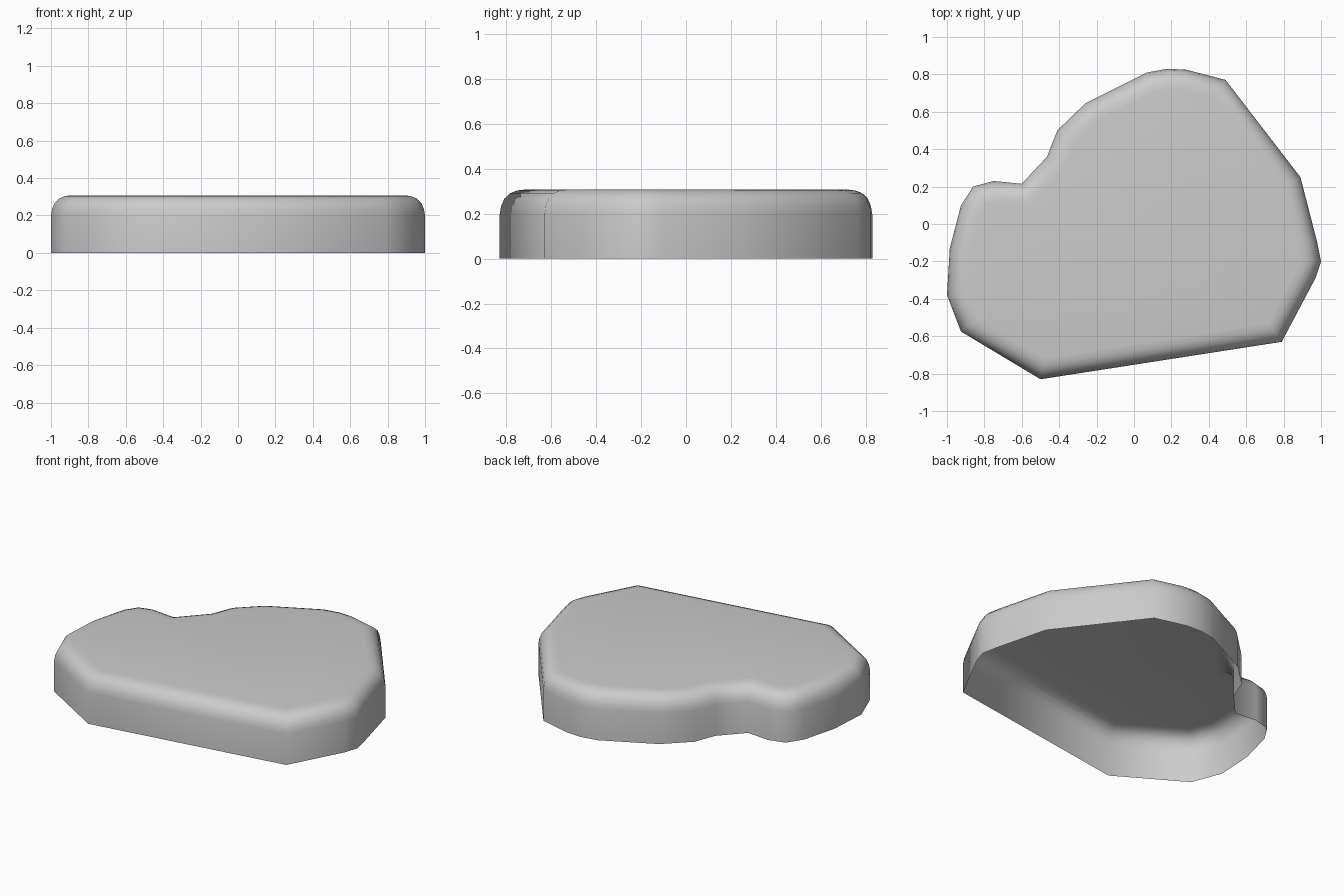
import bpy
import bmesh
import math
from mathutils import Vector

if "Cube" in bpy.data.objects:
    bpy.data.objects.remove(bpy.data.objects["Cube"], do_unlink=True)

# Footprint of the slab, counter-clockwise from the front corner
OUTLINE = [Vector(p) for p in (
    (-.50, -.83), (.79, -.63), (.97, -.29), (1.0, -.20), (.98, -.10),
    (.89, .25), (.49, .77), (.28, .825), (.18, .83), (.07, .81),
    (-.26, .645), (-.41, .50), (-.465, .36), (-.60, .215), (-.75, .23),
    (-.86, .20), (-.925, .10), (-.985, -.13), (-1.0, -.38), (-.925, -.575))]

# Wall and rounded rim as (inward offset, height)
PROFILE = ((0, 0), (0, .20), (.006, .235), (.02, .268), (.045, .292),
           (.075, .304), (.11, .308))


def inset(points, distance):
    """Move every side of a closed outline inward by the same distance."""
    moved = []
    for i, p in enumerate(points):
        before = (p - points[i - 1]).normalized()
        after = (points[(i + 1) % len(points)] - p).normalized()
        n1 = Vector((-before.y, before.x))
        n2 = Vector((-after.y, after.x))
        moved.append(p + (n1 + n2) * distance / (1 + n1.dot(n2)))
    return moved


# Wall, rim and flat top; the underside is open
bm = bmesh.new()
rings = [[bm.verts.new((p.x, p.y, z)) for p in inset(OUTLINE, d)]
         for d, z in PROFILE]
count = len(OUTLINE)
for low, high in zip(rings, rings[1:]):
    for i in range(count):
        j = (i + 1) % count
        bm.faces.new((low[i], low[j], high[j], high[i]))
bm.faces.new(rings[-1])

mesh = bpy.data.meshes.new("stone_slab")
bm.to_mesh(mesh)
bm.free()
slab = bpy.data.objects.new("stone_slab", mesh)
bpy.context.collection.objects.link(slab)

# Plain light grey
grey = bpy.data.materials.new("light_grey")
grey.use_nodes = True
colour = (.6, .6, .6, 1)
grey.diffuse_color = colour
grey.node_tree.nodes["Principled BSDF"].inputs["Base Color"].default_value = colour
mesh.materials.append(grey)

# Smooth shading over the rim and around the walls
bpy.ops.object.select_all(action='DESELECT')
slab.select_set(True)
bpy.context.view_layer.objects.active = slab
bpy.ops.object.shade_smooth_by_angle(angle=math.radians(65))
